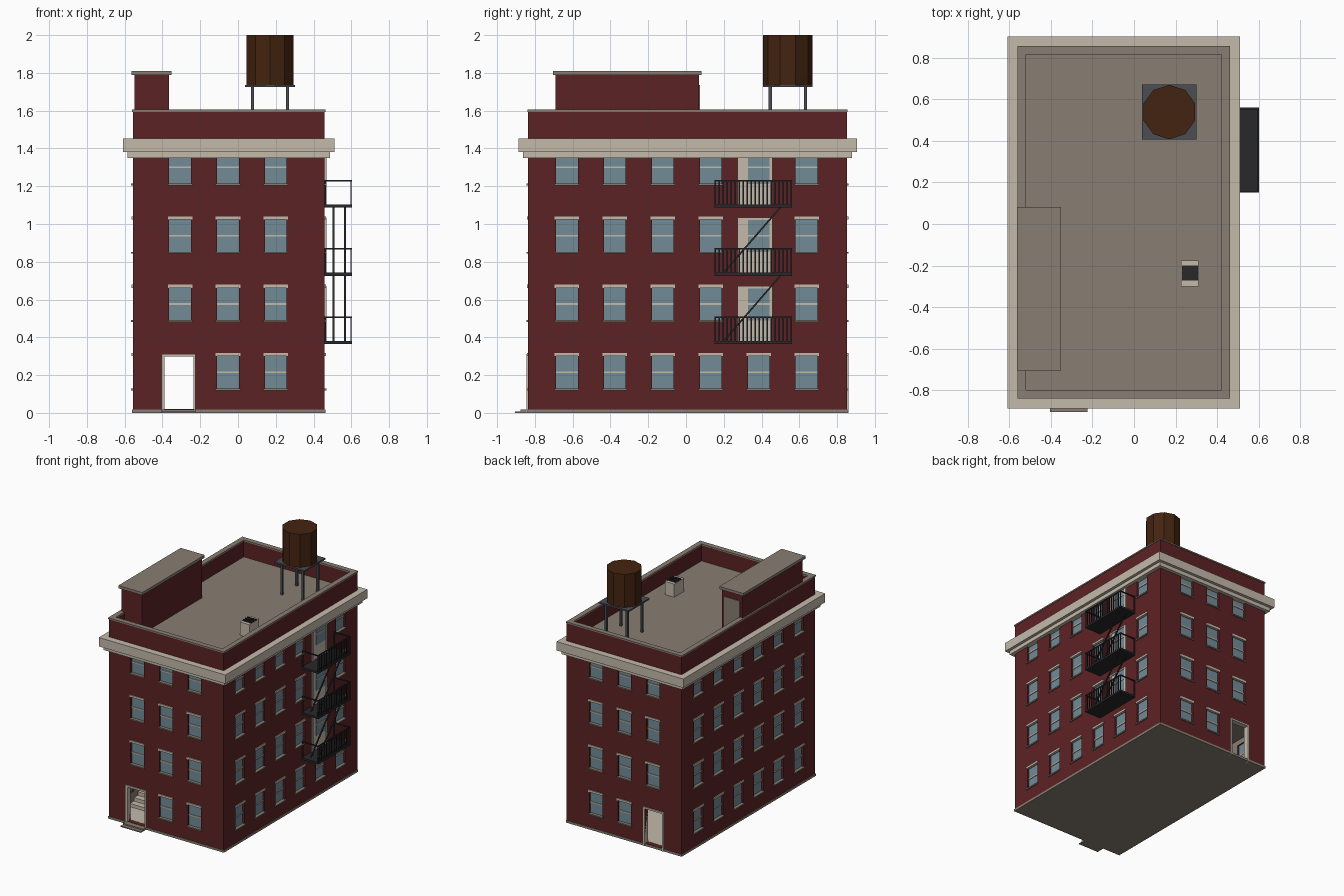
import bpy, bmesh, math
from mathutils import Matrix, Vector

if "Cube" in bpy.data.objects:
    bpy.data.objects.remove(bpy.data.objects["Cube"])


def material(name, r, g, b):
    m = bpy.data.materials.new(name)
    m.use_nodes = True
    m.diffuse_color = (r, g, b, 1)
    node = next(n for n in m.node_tree.nodes if n.type == 'BSDF_PRINCIPLED')
    node.inputs["Base Color"].default_value = (r, g, b, 1)
    node.inputs["Roughness"].default_value = 0.8
    return m


BRICK = material("brick red", 0.108, 0.016, 0.018)
STONE = material("pale stone", 0.56, 0.49, 0.41)
TAUPE = material("roof taupe", 0.25, 0.21, 0.17)
GLASS = material("window blue", 0.17, 0.26, 0.31)
WOOD = material("tank brown", 0.057, 0.017, 0.005)
STEEL = material("steel grey", 0.07, 0.075, 0.09)
IRON = material("black iron", 0.022, 0.022, 0.024)

# main wall extents and thickness
X0, X1, Y0, Y1 = -0.557, 0.459, -0.836, 0.852
T = 0.035
ROOF, TOP, STOREY = 1.47, 1.605, 0.362


def finish(name, bm, mat):
    me = bpy.data.meshes.new(name)
    bm.to_mesh(me)
    bm.free()
    me.materials.append(mat)
    ob = bpy.data.objects.new(name, me)
    bpy.context.scene.collection.objects.link(ob)
    return ob


def add_box(bm, x0, x1, y0, y1, z0, z1):
    size = Matrix.Diagonal((abs(x1 - x0), abs(y1 - y0), abs(z1 - z0), 1))
    mid = Matrix.Translation(((x0 + x1) / 2, (y0 + y1) / 2, (z0 + z1) / 2))
    bmesh.ops.create_cube(bm, size=1, matrix=mid @ size)


def add_beam(bm, p, q, t):
    p, q = Vector(p), Vector(q)
    rot = (q - p).to_track_quat('Z', 'Y').to_matrix().to_4x4()
    size = Matrix.Diagonal((t, t, (q - p).length, 1))
    bmesh.ops.create_cube(bm, size=1, matrix=Matrix.Translation((p + q) / 2) @ rot @ size)


def boxes(name, items, mat):
    bm = bmesh.new()
    for b in items:
        add_box(bm, *b)
    return finish(name, bm, mat)


def ring(x0, x1, y0, y1, t, z0, z1):
    return [(x0, x1, y0, y0 + t, z0, z1), (x0, x1, y1 - t, y1, z0, z1),
            (x0, x0 + t, y0 + t, y1 - t, z0, z1), (x1 - t, x1, y0 + t, y1 - t, z0, z1)]


def grown(g, z0, z1):
    return (X0 - g, X1 + g, Y0 - g, Y1 + g, z0, z1)


def on_wall(side, u0, u1, d0, d1, z0, z1):
    """Box on a wall: u runs along it, d is distance outwards."""
    if side == "front":
        return (u0, u1, Y0 - d1, Y0 - d0, z0, z1)
    if side == "back":
        return (u0, u1, Y1 + d0, Y1 + d1, z0, z1)
    if side == "left":
        return (X1 + d0, X1 + d1, u0, u1, z0, z1)
    return (X0 - d1, X0 - d0, u0, u1, z0, z1)


def cut(ob, items):
    cutter = boxes("cutter", items, BRICK)
    cutter.hide_render = True
    mod = ob.modifiers.new("cut", 'BOOLEAN')
    mod.operation, mod.solver, mod.object = 'DIFFERENCE', 'EXACT', cutter
    deps = bpy.context.evaluated_depsgraph_get()
    me = bpy.data.meshes.new_from_object(ob.evaluated_get(deps))
    ob.modifiers.clear()
    ob.data = me
    bpy.data.objects.remove(cutter)


# window layout on the four sides
short = [-0.306 + 0.253 * i for i in range(3)]
long = [-0.631 + 0.254 * i for i in range(6)]
columns = {"front": short, "back": short, "left": long, "right": long}
DOOR_X0, DOOR_X1 = -0.388, -0.236
openings, panes, rails, lintels, sills = [], [], [], [], []
fire_doors, fire_frames = [], []
for side, cols in columns.items():
    for c, u in enumerate(cols):
        for floor in range(4):
            z = 0.127 + STOREY * floor
            a, b = u - 0.058, u + 0.058
            if side in ("front", "back") and c == 0 and floor == 0:
                openings.append(on_wall(side, DOOR_X0, DOOR_X1, -0.1, 0.1, 0.02, 0.3))
                continue
            if side == "left" and c == 4 and floor > 0:
                # fire escape door with a light in it
                z0, z1 = z - 0.112, z + 0.183
                fire_doors.append(on_wall(side, u - 0.113, u + 0.073, -0.01, 0.004, z0, z1))
                fire_frames += [on_wall(side, u - 0.113, u - 0.096, 0, 0.01, z0, z1),
                                on_wall(side, u + 0.06, u + 0.073, 0, 0.01, z0, z1),
                                on_wall(side, u - 0.113, u + 0.073, 0, 0.01, z1 - 0.012, z1)]
                panes.append(on_wall(side, a, b, 0, 0.006, z, z + 0.17))
                rails.append(on_wall(side, a, b, 0, 0.009, z + 0.083, z + 0.092))
                continue
            openings.append(on_wall(side, a, b, -0.1, 0.1, z, z + 0.175))
            panes.append(on_wall(side, a, b, -0.024, -0.016, z, z + 0.175))
            rails.append(on_wall(side, a, b, -0.026, -0.01, z + 0.083, z + 0.092))
            lintels.append(on_wall(side, u - 0.065, u + 0.065, -0.01, 0.007, z + 0.173, z + 0.19))
            sills.append(on_wall(side, u - 0.065, u + 0.065, -0.02, 0.009, z - 0.008, z + 0.002))

# brick shell, hollow, with plastered inner faces below the roof
walls = boxes("brick_walls", [(X0, X1, Y0, Y1, 0.01, 1.594)], BRICK)
cut(walls, [grown(-T, -0.5, 3)])
cut(walls, openings)
walls.data.materials.append(TAUPE)
for f in walls.data.polygons:
    p = f.center
    inside = X0 + T - 0.002 < p.x < X1 - T + 0.002 and Y0 + T - 0.002 < p.y < Y1 - T + 0.002
    f.material_index = 1 if inside and p.z < 1.2 and abs(f.normal.z) < 0.5 else 0
# inner parapet faces stay brick
boxes("parapet_lining", ring(*grown(-T + 0.002, 0, 0)[:4], 0.004, ROOF - 0.01, 1.594), BRICK)

boxes("window_panes", panes, GLASS)
boxes("window_rails", rails, STONE)
boxes("window_lintels", lintels, STONE)
boxes("window_sills", sills, TAUPE)
boxes("fire_escape_doors", fire_doors, STONE)
boxes("fire_escape_door_frames", fire_frames, STONE)

# base, floors, cornice and roof
boxes("plinth", [grown(0.004, 0, 0.018)], TAUPE)
boxes("ground_floor", [grown(-T, 0.015, 0.021)], STONE)
boxes("ceiling", [grown(-T, 0.345, 0.36)], TAUPE)
boxes("cornice", [grown(0.028, 1.35, 1.381), grown(0.052, 1.381, 1.452)], STONE)
boxes("roof_deck", [grown(-T, 1.452, ROOF)], TAUPE)
boxes("parapet_cap", ring(*grown(0.004, 0, 0)[:4], T + 0.006, 1.594, TOP), TAUPE)

# entrance frames, front steps and inside stair
frames = []
for side in ("front", "back"):
    frames += [on_wall(side, DOOR_X0 - 0.017, DOOR_X0, -T, 0.008, 0.0, 0.312),
               on_wall(side, DOOR_X1, DOOR_X1 + 0.012, -T, 0.008, 0.0, 0.312),
               on_wall(side, DOOR_X0, DOOR_X1, -T, 0.008, 0.298, 0.312)]
boxes("entrance_frames", frames, STONE)
boxes("front_steps", [on_wall("front", -0.405, -0.225, 0, 0.069, 0, 0.008),
                      on_wall("front", -0.405, -0.225, 0, 0.04, 0.008, 0.018)], TAUPE)
boxes("inside_stair", [(X0 + T, DOOR_X0 - 0.003, -0.62 + 0.05 * i, -0.57 + 0.05 * i,
                        0.02, 0.02 + 0.027 * (i + 1)) for i in range(12)], STONE)

# stair house on the roof
boxes("stair_house", [(-0.549, -0.365, -0.69, 0.068, ROOF, 1.79)], BRICK)
boxes("stair_house_cap", [(-0.564, -0.352, -0.705, 0.082, 1.788, 1.81)], TAUPE)
boxes("stair_house_door", [(-0.525, -0.385, 0.068, 0.073, ROOF, 1.735)], TAUPE)

# roof vent
boxes("roof_vent", [(0.227, 0.31, -0.3, -0.175, ROOF, 1.575)], STONE)
boxes("vent_grille", [(0.23, 0.307, -0.273, -0.2, 1.57, 1.58)]
      + [(0.23, 0.307, y, y + 0.006, 1.58, 1.586) for y in (-0.265, -0.24, -0.215)], IRON)

# water tank on its stand
TX, TY = 0.17, 0.539
bm = bmesh.new()
bmesh.ops.create_cone(bm, cap_ends=True, segments=10, radius1=0.131, radius2=0.131, depth=0.265,
                      matrix=Matrix.Translation((TX, TY, 1.8675)))
finish("water_tank", bm, WOOD)
s = 0.093
boxes("tank_stand", [(TX - 0.132, TX + 0.132, TY - 0.132, TY + 0.132, 1.724, 1.736)]
      + [(TX + i * s - 0.008, TX + i * s + 0.008, TY + j * s - 0.008, TY + j * s + 0.008, ROOF, 1.73)
         for i in (-1, 1) for j in (-1, 1)], STEEL)

# fire escape balconies
FX, FY0, FY1 = 0.603, 0.152, 0.56
w = 0.008
for floor in range(3):
    z = 0.364 + STOREY * floor
    rail = z + 0.146
    parts = [(X1, FX, FY0, FY1, z, z + 0.016),
             (FX - w, FX, FY0, FY1, rail - w, rail)]
    for y in (FY0, FY1 - w):
        parts += [(X1, FX, y, y + w, rail - w, rail), (X1, X1 + w, y, y + w, z, rail)]
    n = 19
    for i in range(n + 1):
        y = FY0 + (FY1 - FY0 - 0.006) * i / n
        parts.append((FX - 0.007, FX - 0.001, y, y + 0.006, z, rail))
    boxes("fire_escape_balcony", parts, IRON)

# sloping ladders between balconies
bm = bmesh.new()
for floor in range(2):
    z = 0.375 + STOREY * floor
    for x in (0.506, 0.567):
        add_beam(bm, (x, 0.195, z), (x, 0.505, z + STOREY - 0.005), 0.009)
finish("fire_escape_ladders", bm, IRON)
